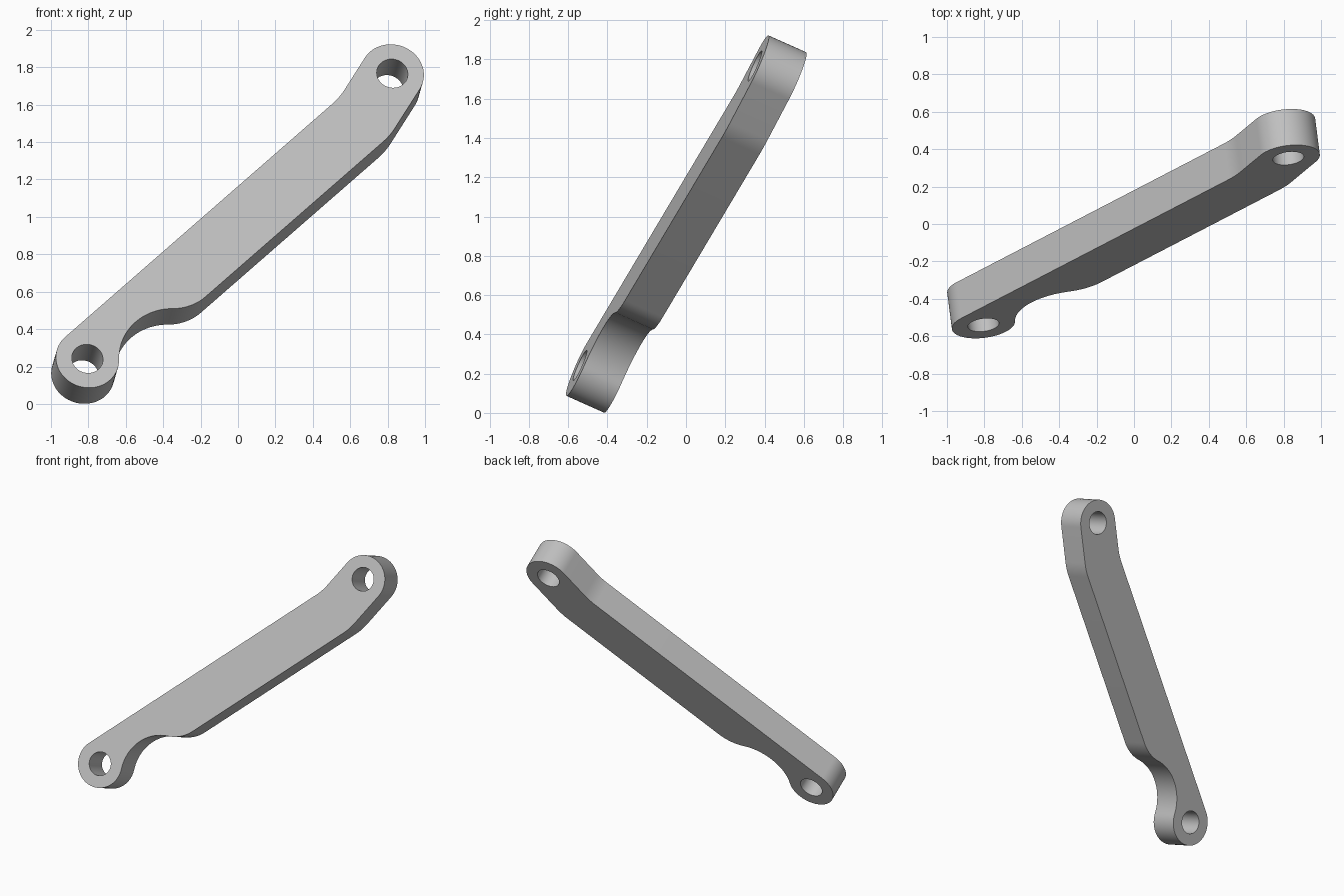
import bpy, bmesh
from math import pi, sin, cos, tan
from mathutils import Vector, Matrix

cube = bpy.data.objects.get("Cube")
if cube:
    bpy.data.objects.remove(cube, do_unlink=True)

# Plate frame: hole centres on the front face, and its normal
low = Vector((-0.805, -0.54, 0.242))
high = Vector((0.825, 0.351, 1.767))
thickness = 0.212
span = (high - low).length
u = (high - low).normalized()
front = Vector((0.118, -0.907, 0.404))
front = (front - u * front.dot(u)).normalized()
v = front.cross(u)
frame = Matrix((u, v, front)).transposed().to_4x4()
frame.translation = low

R = 0.17          # eye radius and half width of the bar
HOLE = 0.084
bar, arm = -0.033, 0.235   # directions of the long bar and of the short arm


def direction(a):
    return Vector((cos(a), sin(a)))


def arc(centre, r, a0, a1, n):
    return [Vector(centre) + r * direction(a0 + (a1 - a0) * i / n) for i in range(n + 1)]


def bend(side, r):
    """Rounded corner where the bar meets the arm; side is +1 above, -1 below."""
    half = (arm - bar) / 2
    mid = (arm + bar) / 2
    x = span * tan(arm) / (tan(arm) - tan(bar))
    corner = Vector((x, x * tan(bar))) + side * R / cos(half) * direction(mid + pi / 2)
    centre = corner + r / cos(half) * direction(mid + pi / 2)
    pts = arc(centre, r, bar - pi / 2, arm - pi / 2, 8)
    return pts if side < 0 else pts[::-1]


# Outline, counter-clockwise
notch_c, notch_r, notch_end = Vector((0.334, -0.337)), 0.304, 0.803
blend_r = 0.27
blend_c = notch_c + (notch_r + blend_r) * direction(notch_end)
outline = arc((0, 0), R, bar + pi / 2, 2 * pi - 0.79, 40)
outline += arc(notch_c, notch_r, pi - 0.79, notch_end, 24)[1:]
outline += arc(blend_c, blend_r, notch_end + pi, bar + 1.5 * pi, 12)[1:]
outline += bend(-1, 0.4)
outline += arc((span, 0), R, arm - pi / 2, arm + pi / 2, 36)
outline += bend(1, 0.4)
holes = [arc((x, 0), HOLE, 0, 2 * pi, 48)[:-1] for x in (0, span)]

# Fill the profile and extrude it backwards
bm = bmesh.new()
edges = []
for loop in [outline] + holes:
    verts = [bm.verts.new((p.x, p.y, 0)) for p in loop]
    edges += [bm.edges.new((verts[i - 1], verts[i])) for i in range(len(verts))]
bmesh.ops.triangle_fill(bm, edges=edges, use_beauty=True, normal=(0, 0, 1))
back = bmesh.ops.extrude_face_region(bm, geom=bm.faces[:], use_keep_orig=True)
moved = [g for g in back["geom"] if isinstance(g, bmesh.types.BMVert)]
bmesh.ops.translate(bm, verts=moved, vec=(0, 0, -thickness))
bmesh.ops.recalc_face_normals(bm, faces=bm.faces[:])
bm.transform(frame)
mesh = bpy.data.meshes.new("link_arm")
bm.to_mesh(mesh)
bm.free()

# Plain grey material
grey = bpy.data.materials.new("grey")
grey.use_nodes = True
colour = (0.53, 0.53, 0.53, 1)
grey.diffuse_color = colour
grey.node_tree.nodes["Principled BSDF"].inputs["Base Color"].default_value = colour
mesh.materials.append(grey)

link = bpy.data.objects.new("link_arm", mesh)
bpy.context.collection.objects.link(link)
bpy.context.view_layer.objects.active = link
link.select_set(True)
bpy.ops.object.shade_smooth_by_angle(angle=pi / 6)
